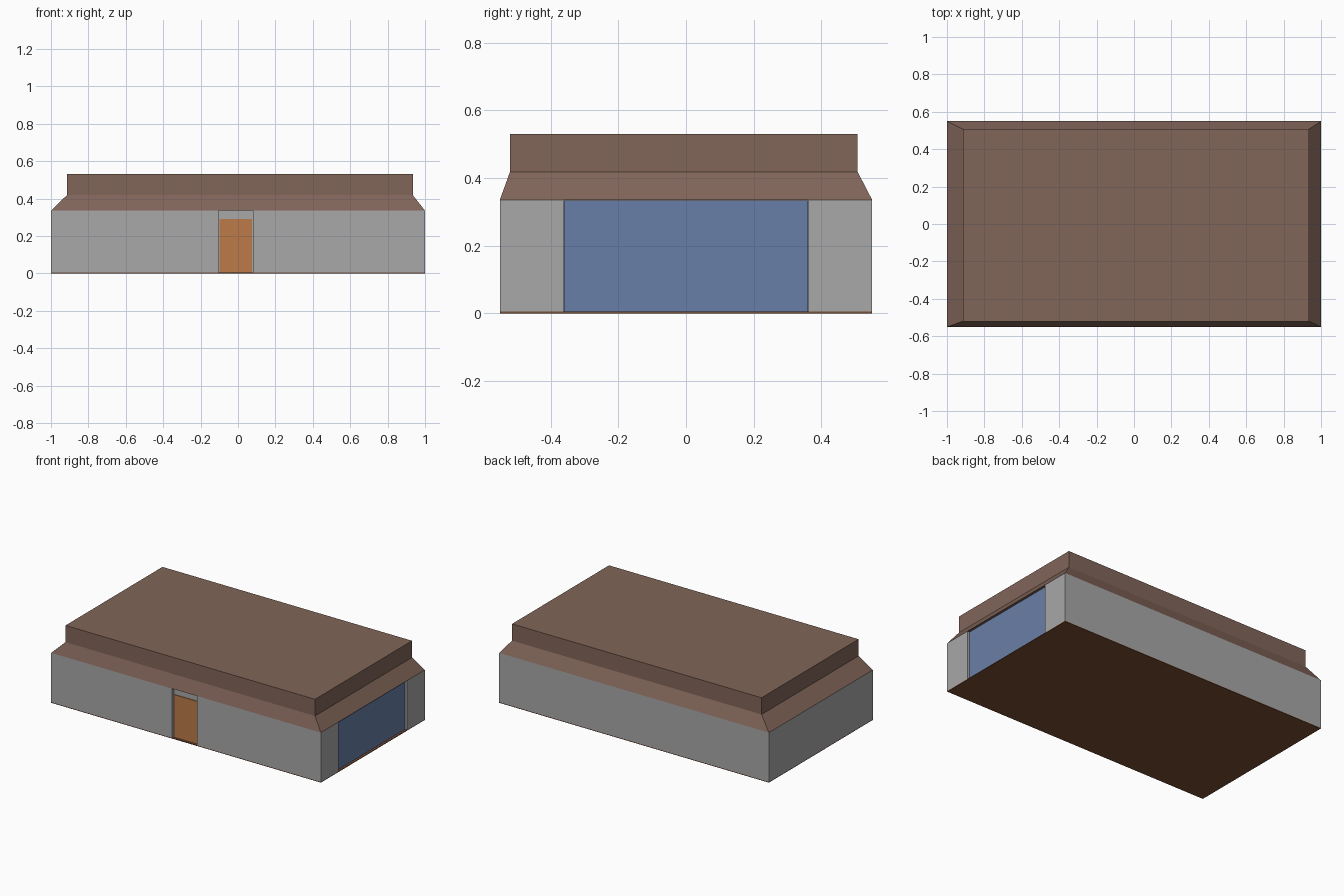
import bpy, bmesh

if "Cube" in bpy.data.objects:
    bpy.data.objects.remove(bpy.data.objects["Cube"])


def srgb(r, g, b):
    def lin(c):
        c /= 255
        return c / 12.92 if c <= 0.04045 else ((c + 0.055) / 1.055) ** 2.4
    return (lin(r), lin(g), lin(b), 1)


def material(name, rgb):
    m = bpy.data.materials.new(name)
    m.diffuse_color = srgb(*rgb)
    m.use_nodes = True
    m.node_tree.nodes["Principled BSDF"].inputs["Base Color"].default_value = m.diffuse_color
    return m


GREY = material("wall grey", (168, 168, 168))
ROOF = material("roof brown", (129, 101, 89))
BLUE = material("window blue", (105, 126, 168))
DOOR = material("door orange", (188, 122, 72))
BASE = material("floor brown", (121, 78, 51))


def loft(name, rings, mat):
    """Stack of rectangles (x0, x1, y0, y1, z) joined into a closed solid."""
    bm = bmesh.new()
    loops = [[bm.verts.new(p) for p in ((a, c, z), (b, c, z), (b, d, z), (a, d, z))]
             for a, b, c, d, z in rings]
    bm.faces.new(loops[0][::-1])
    bm.faces.new(loops[-1])
    for lo, hi in zip(loops, loops[1:]):
        for i in range(4):
            j = (i + 1) % 4
            bm.faces.new((lo[i], lo[j], hi[j], hi[i]))
    me = bpy.data.meshes.new(name)
    bm.to_mesh(me)
    bm.free()
    ob = bpy.data.objects.new(name, me)
    me.materials.append(mat)
    bpy.context.collection.objects.link(ob)
    return ob


def box(name, x, y, z, mat):
    return loft(name, [(*x, *y, h) for h in z], mat)


EAVE, SILL = 0.335, 0.005

# Floor slab and wall block
box("floor_slab", (-1, 1), (-0.55, 0.55), (0, SILL), BASE)
walls = box("walls", (-1, 1), (-0.55, 0.55), (SILL, EAVE), GREY)

# Shallow recesses for the entrance and the large side window
cutters = [
    box("entrance_cutter", (-0.105, 0.08), (-0.6, -0.53), (-0.1, 0.4), GREY),
    box("window_cutter", (0.98, 1.1), (-0.362, 0.362), (-0.1, 0.4), GREY),
]
for c in cutters:
    mod = walls.modifiers.new(c.name, 'BOOLEAN')
    mod.operation, mod.solver, mod.object = 'DIFFERENCE', 'EXACT', c
    c.hide_render = True
    c.hide_set(True)

# Door leaf and window pane as thin plates in the recesses
box("door", (-0.1, 0.076), (-0.535, -0.529), (SILL, 0.29), DOOR)
box("side_window", (0.979, 0.985), (-0.36, 0.36), (SILL, EAVE - 0.001), BLUE)

# Roof: sloped skirt, then an upright flat-topped block
TOP = (-0.915, 0.935, -0.52, 0.507)
loft("roof", [(-1, 1, -0.55, 0.55, EAVE), (*TOP, 0.418), (*TOP, 0.53)], ROOF)
